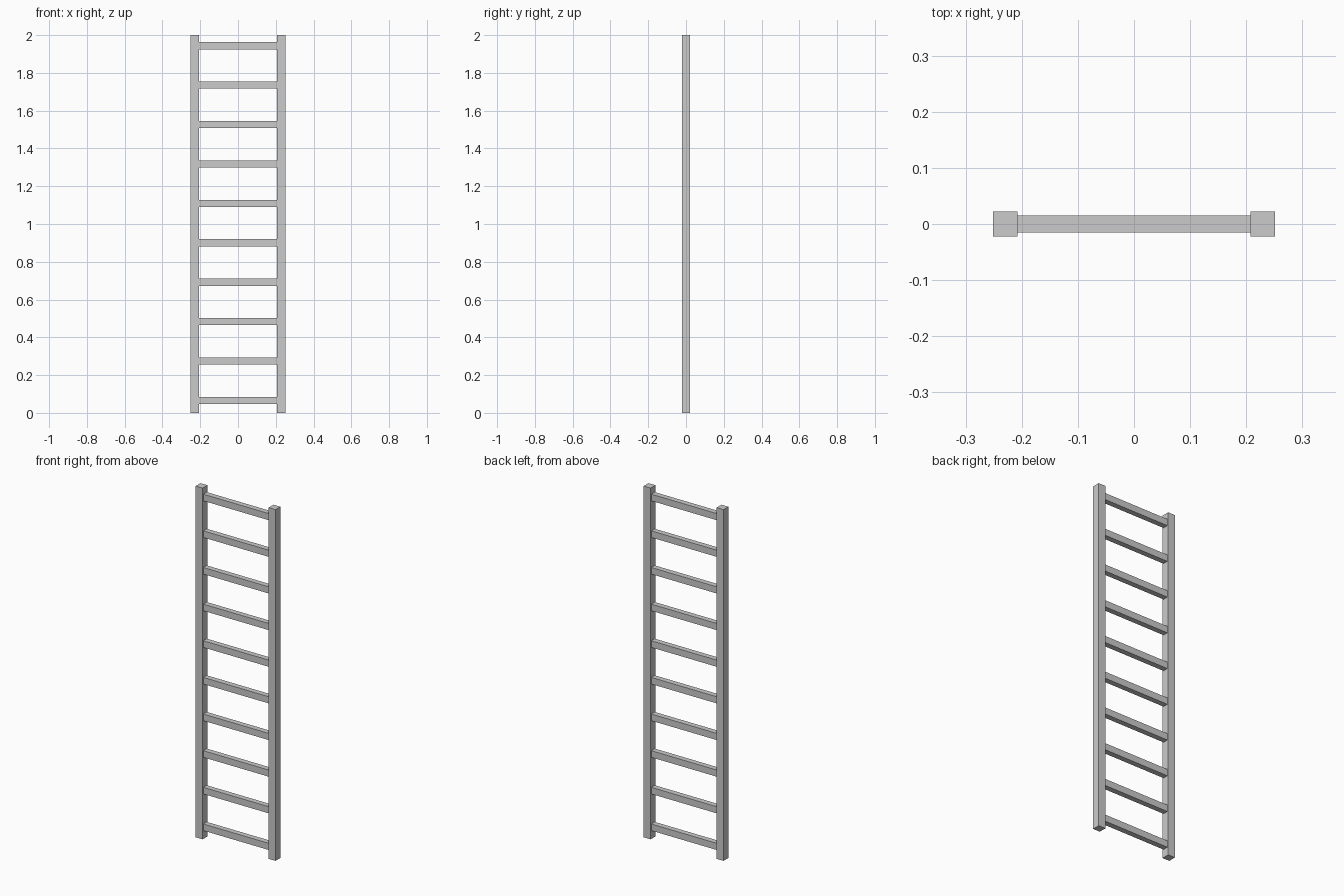
import bpy

if "Cube" in bpy.data.objects:
    bpy.data.objects.remove(bpy.data.objects["Cube"])

HEIGHT = 2.0
RAIL = 0.044          # square side rail section
OUTER = 0.2515        # half of the full width
RUNGS = 10
FIRST, LAST = 0.066, 1.944


def box(name, size, centre):
    bpy.ops.mesh.primitive_cube_add(size=1, location=centre)
    ob = bpy.context.object
    ob.name = name
    ob.scale = size
    bpy.ops.object.transform_apply(location=False, rotation=False, scale=True)
    return ob


# Side rails
for side, sign in (("left", -1), ("right", 1)):
    box(f"{side}_rail", (RAIL, RAIL, HEIGHT),
        (sign * (OUTER - RAIL / 2), 0, HEIGHT / 2))

# Rungs, evenly spaced and butted against the rails
span = 2 * (OUTER - RAIL)
step = (LAST - FIRST) / (RUNGS - 1)
for i in range(RUNGS):
    box(f"rung_{i + 1}", (span, 0.031, 0.038), (0, 0, FIRST + i * step))
